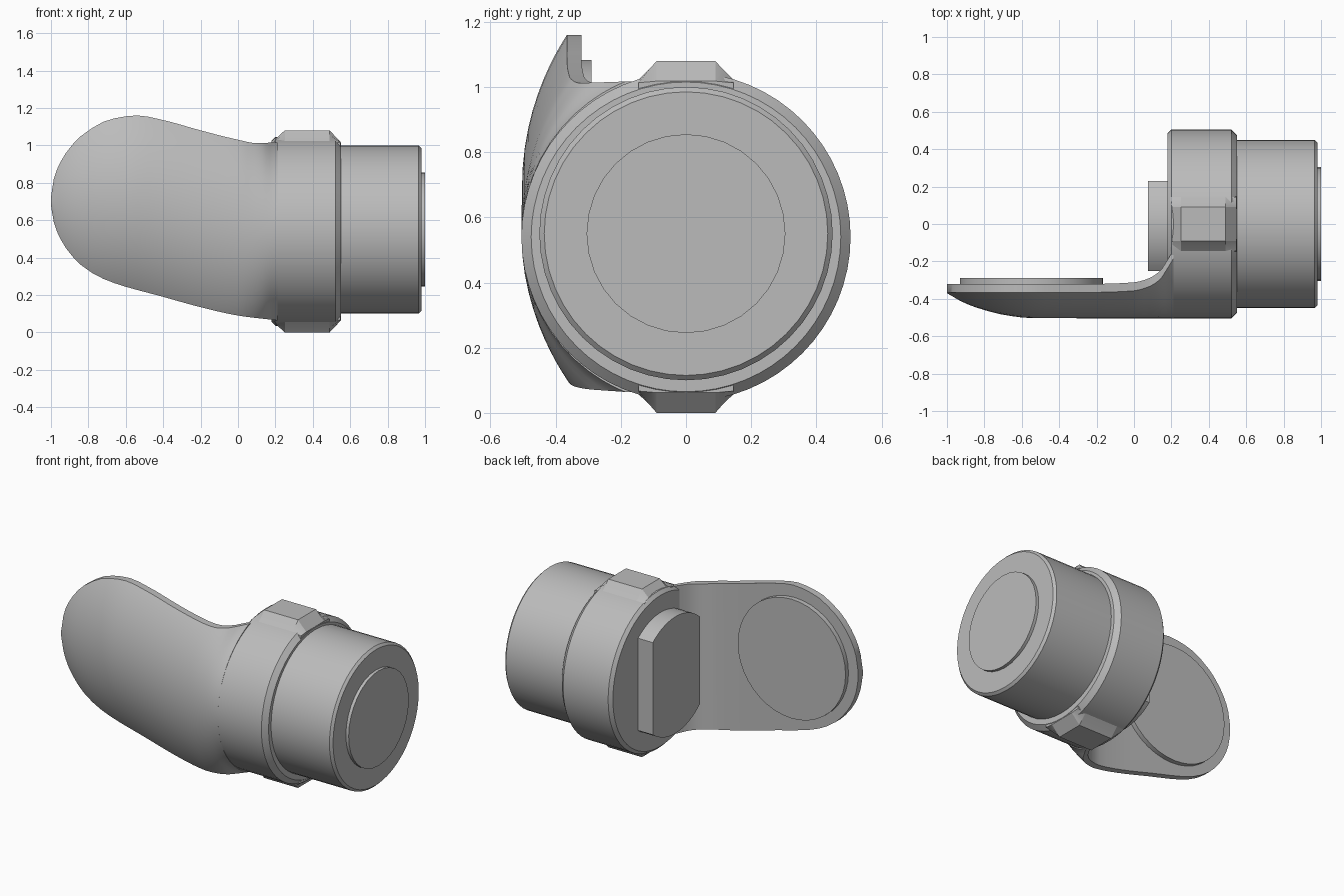
import bpy, bmesh, math

old = bpy.data.objects.get("Cube")
if old:
    bpy.data.objects.remove(old, do_unlink=True)

grey = bpy.data.materials.new("light grey")
grey.use_nodes = True
COLOUR = (0.5, 0.5, 0.5, 1)
grey.diffuse_color = COLOUR
grey.node_tree.nodes["Principled BSDF"].inputs["Base Color"].default_value = COLOUR


def loft(name, rings, angle=30):
    """Skin a list of equal closed rings and cap both ends."""
    bm = bmesh.new()
    rows = [[bm.verts.new(p) for p in ring] for ring in rings]
    n = len(rows[0])
    for a, b in zip(rows, rows[1:]):
        for i in range(n):
            j = (i + 1) % n
            bm.faces.new((a[i], a[j], b[j], b[i]))
    bm.faces.new(rows[0])
    bm.faces.new(rows[-1])
    bmesh.ops.recalc_face_normals(bm, faces=bm.faces)
    mesh = bpy.data.meshes.new(name)
    bm.to_mesh(mesh)
    bm.free()
    mesh.materials.append(grey)
    ob = bpy.data.objects.new(name, mesh)
    bpy.context.collection.objects.link(ob)
    bpy.ops.object.select_all(action="DESELECT")
    ob.select_set(True)
    bpy.context.view_layer.objects.active = ob
    bpy.ops.object.shade_smooth_by_angle(angle=math.radians(angle))
    return ob


def turned(name, profile, z, sides):
    """Round part along x from (x, radius) pairs."""
    turns = [math.tau * i / sides for i in range(sides)]
    return loft(name, [[(x, r * math.sin(t), z + r * math.cos(t)) for t in turns]
                       for x, r in profile])


def curve(points, x):
    """Smooth monotone interpolation through (x, value) points."""
    if x <= points[0][0]:
        return points[0][1]
    slopes = [(b[1] - a[1]) / (b[0] - a[0]) for a, b in zip(points, points[1:])]
    for i, (a, b) in enumerate(zip(points, points[1:])):
        if x <= b[0]:
            def tangent(k):
                if k == 0 or k == len(slopes):
                    return slopes[min(k, len(slopes) - 1)]
                s, t = slopes[k - 1], slopes[k]
                return 2 * s * t / (s + t) if s * t > 0 else 0
            w = b[0] - a[0]
            u = (x - a[0]) / w
            return ((1 + 2 * u) * (1 - u) ** 2 * a[1] + u * (1 - u) ** 2 * w * tangent(i)
                    + u * u * (3 - 2 * u) * b[1] + u * u * (u - 1) * w * tangent(i + 1))
    return points[-1][1]


# Collar, drum and end disc share one axis
CZ = 0.54
turned("collar", [(0.18, 0.485), (0.20, 0.505), (0.52, 0.505), (0.55, 0.475)], CZ, 64)
turned("drum", [(0.50, 0.45), (0.965, 0.45), (0.98, 0.435)], 0.55, 48)
turned("end_disc", [(0.95, 0.305), (1.0, 0.305)], 0.55, 32)

# Lugs above and below the collar
for name, side in (("top_lug", 1), ("bottom_lug", -1)):
    rings = []
    for x, h in ((0.195, 0.49), (0.25, 0.54), (0.49, 0.54), (0.548, 0.478)):
        edge = min(0.483, h - 0.005)
        half = [(0.15, 0.40), (0.145, edge), (0.11, edge + (h - edge) * 0.6), (0.09, h)]
        section = half + [(-y, z) for y, z in reversed(half)]
        rings.append([(x, y, CZ + side * z) for y, z in section])
    loft(name, rings, 20)

# Curved arm: domed outside, flat inside, flaring into the collar
TOP = [(-1, 0.72), (-0.985, 0.82), (-0.95, 0.91), (-0.88, 1.01), (-0.8, 1.08),
       (-0.68, 1.14), (-0.54, 1.16), (-0.4, 1.135), (-0.2, 1.08), (0, 1.03),
       (0.1, 1.012), (0.22, 1.017)]
LOW = [(-1, 0.68), (-0.985, 0.59), (-0.95, 0.5), (-0.88, 0.4), (-0.8, 0.33),
       (-0.68, 0.27), (-0.4, 0.19), (-0.2, 0.135), (0, 0.09), (0.22, 0.063)]
FRONT = [(-1, -0.37), (-0.9, -0.425), (-0.8, -0.46), (-0.7, -0.485),
         (-0.55, -0.503), (0.22, -0.505)]
BACK = [(-0.15, -0.32), (0, -0.312), (0.08, -0.29), (0.14, -0.25), (0.18, -0.19),
        (0.22, -0.125)]
STEPS = 24
xs = [-1, -0.995, -0.985, -0.97, -0.95, -0.92, -0.88]
xs += [-0.84 + 0.06 * i for i in range(15)] + [0.03 + 0.02 * i for i in range(10)]
rings = []
for x in xs:
    top, low = curve(TOP, x), curve(LOW, x)
    mid, h = (top + low) / 2, (top - low) / 2
    back = curve(BACK, x)
    rim = back - 0.045
    sag = max(rim - curve(FRONT, x), 0.004)
    radius = (h * h + sag * sag) / (2 * sag)
    ring = [(x, back, low)]
    for i in range(STEPS + 1):
        t = -math.cos(math.pi * i / STEPS)
        ring.append((x, rim - math.sqrt(max(radius ** 2 - (h * t) ** 2, 0)) + radius - sag,
                     mid + h * t))
    rings.append(ring + [(x, back, top)])
loft("arm", rings, 32)

# Round pad on the inside of the arm
pad_turns = [math.tau * i / 40 for i in range(40)]
loft("arm_pad", [[(-0.548 + 0.383 * math.cos(t), y, 0.70 + 0.383 * math.sin(t))
                  for t in pad_turns] for y in (-0.34, -0.29)])

# Raised tab on the collar face: a disc cut flat on both sides
R = 0.375
tab = []
for sign in (1, -1):
    for i in range(17):
        y = sign * (0.23 - 0.48 * i / 16)
        y = y if sign > 0 else -0.25 + 0.48 * i / 16
        tab.append((y, CZ + sign * math.sqrt(R * R - y * y)))
loft("collar_tab", [[(x, y, z) for y, z in tab] for x in (0.075, 0.2)])
